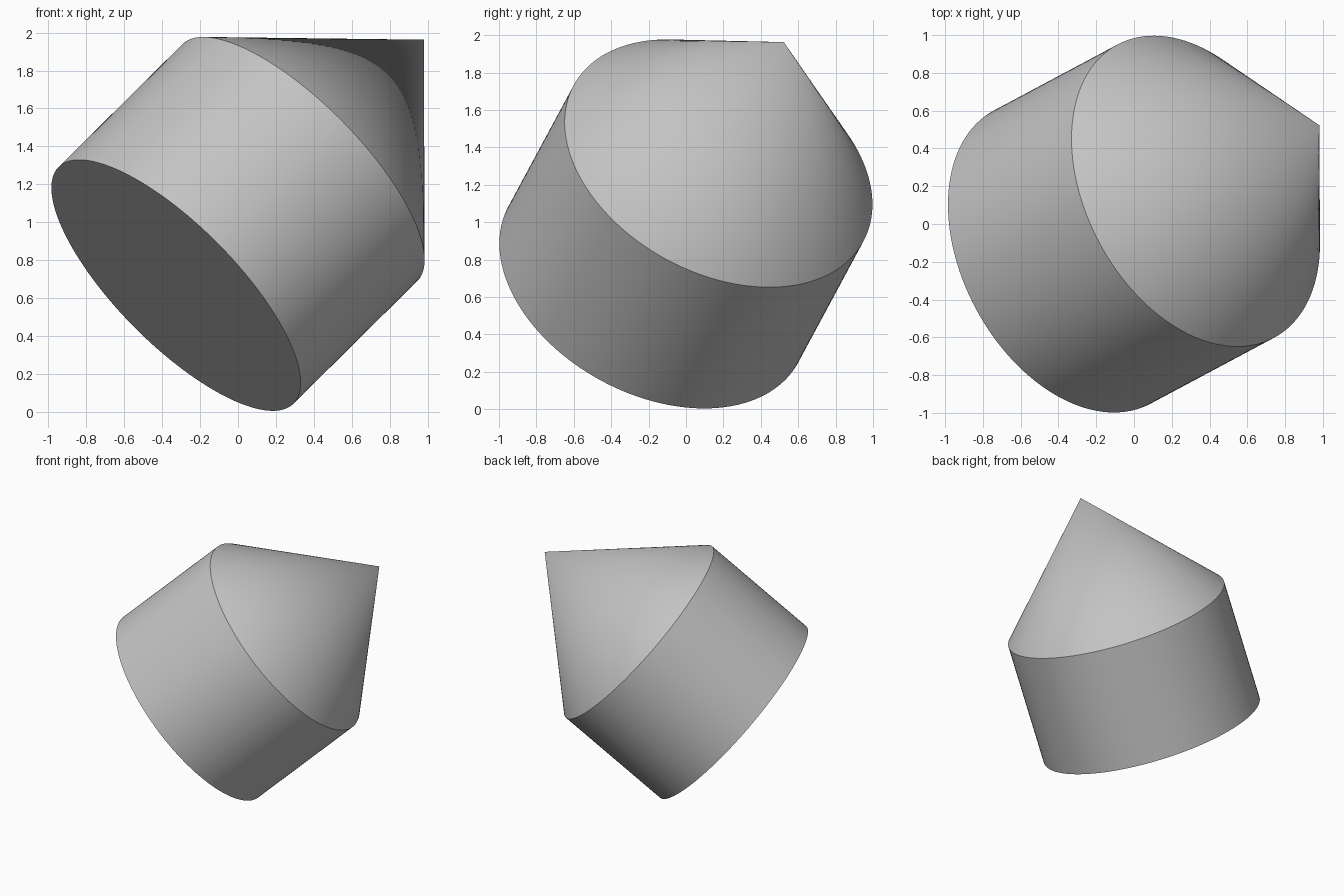
import bpy, bmesh, math
from mathutils import Vector, Matrix

cube = bpy.data.objects.get("Cube")
if cube:
    bpy.data.objects.remove(cube, do_unlink=True)

# One plain grey material
GREY = (0.55, 0.55, 0.55, 1)
mat = bpy.data.materials.new("plain grey")
mat.use_nodes = True
mat.diffuse_color = GREY
mat.node_tree.nodes["Principled BSDF"].inputs["Base Color"].default_value = GREY

# Tilted axis: base centre, shoulder and tip are evenly spaced along it
RADIUS, SIDES = 0.88, 128
base = Vector((-0.327, -0.175, 0.667))
step = Vector((0.654, 0.349, 0.648))
height = step.length
tilt = Matrix.Translation(base) @ step.to_track_quat('Z', 'Y').to_matrix().to_4x4()


# Half profile spun around the axis: flat base, straight wall, pointed top
profile = [(0, 0), (RADIUS, 0), (RADIUS, height), (0, 2 * height)]
bm = bmesh.new()
verts = [bm.verts.new((r, 0, z)) for r, z in profile]
edges = [bm.edges.new(pair) for pair in zip(verts, verts[1:])]
bmesh.ops.spin(bm, geom=verts + edges, cent=(0, 0, 0), axis=(0, 0, 1),
               angle=math.tau, steps=SIDES)
bmesh.ops.remove_doubles(bm, verts=bm.verts, dist=0.0001)
bmesh.ops.dissolve_limit(bm, angle_limit=0.001, verts=bm.verts, edges=bm.edges)
bmesh.ops.recalc_face_normals(bm, faces=bm.faces)
bm.transform(tilt)

mesh = bpy.data.meshes.new("pointed_cylinder")
bm.to_mesh(mesh)
bm.free()
mesh.materials.append(mat)
body = bpy.data.objects.new("pointed_cylinder", mesh)
bpy.context.collection.objects.link(body)

# Smooth sides with a sharp rim and shoulder
bpy.ops.object.select_all(action='DESELECT')
body.select_set(True)
bpy.context.view_layer.objects.active = body
bpy.ops.object.shade_smooth_by_angle(angle=math.radians(20))
